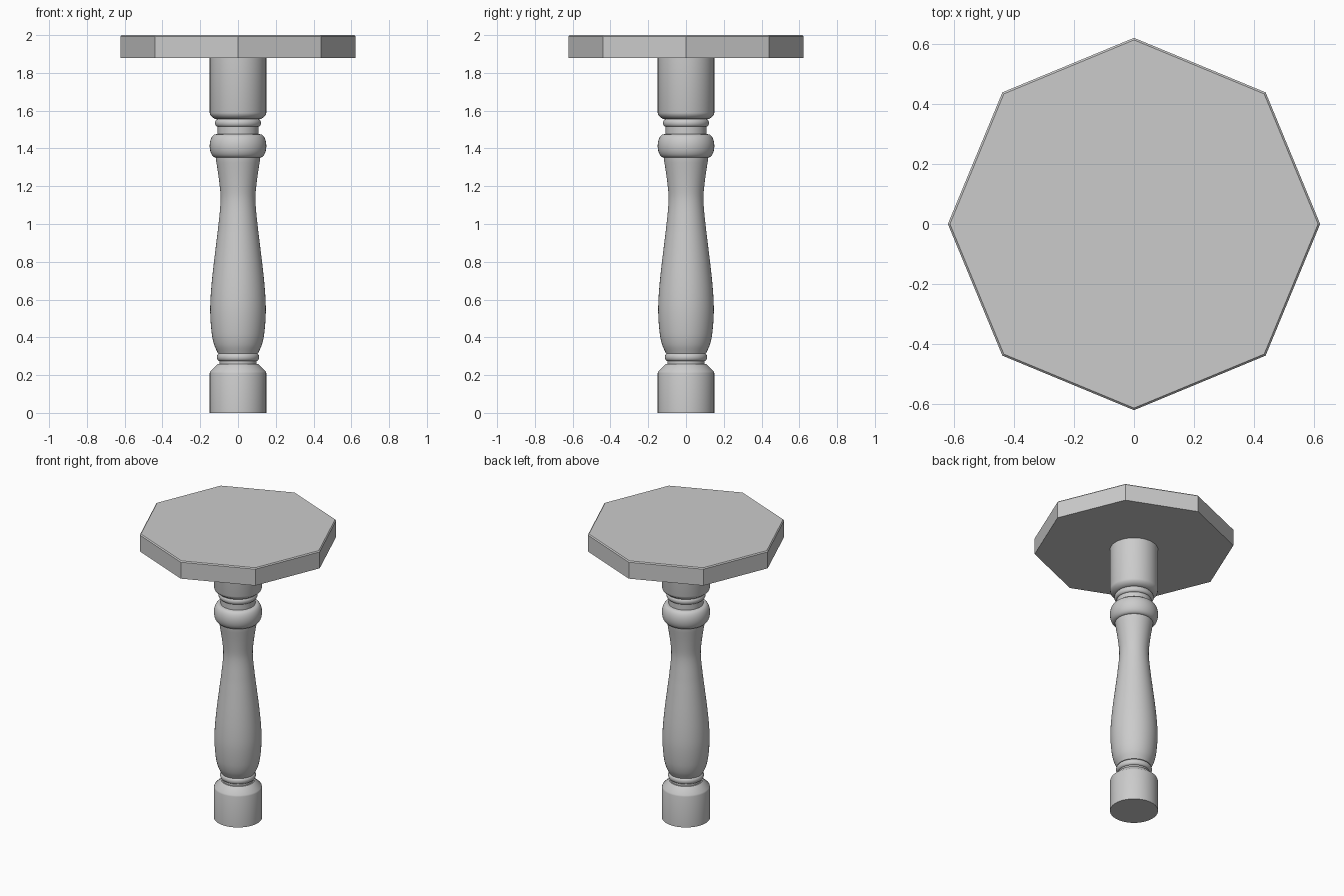
import bpy, bmesh, math

if "Cube" in bpy.data.objects:
    bpy.data.objects.remove(bpy.data.objects["Cube"])

SIDES = 64


def arc(r_in, r_out, z0, z1, n=10):
    """Half-ellipse bead bulging from r_in to r_out between two heights."""
    return [(r_in + (r_out - r_in) * math.sin(math.pi * i / n),
             (z0 + z1) / 2 - (z1 - z0) / 2 * math.cos(math.pi * i / n))
            for i in range(n + 1)]


def smooth_curve(pts, n=5):
    """Curve through (radius, height) points, tangents taken from neighbours."""
    def slope(i):
        a, b = pts[max(i - 1, 0)], pts[min(i + 1, len(pts) - 1)]
        return (b[0] - a[0]) / (b[1] - a[1])
    out = []
    for i in range(len(pts) - 1):
        (r0, z0), (r1, z1) = pts[i], pts[i + 1]
        h = z1 - z0
        for k in range(n):
            t = k / n
            r = ((2*t**3 - 3*t**2 + 1) * r0 + (t**3 - 2*t**2 + t) * h * slope(i)
                 + (3*t**2 - 2*t**3) * r1 + (t**3 - t**2) * h * slope(i + 1))
            out.append((r, z0 + h * t))
    return out + [pts[-1]]


def lathe(name, profile, sides):
    """Turn a (radius, height) profile around z and cap both ends."""
    bm = bmesh.new()
    rings = [[bm.verts.new((r * math.cos(2 * math.pi * i / sides),
                            r * math.sin(2 * math.pi * i / sides), z))
              for i in range(sides)] for r, z in profile]
    for a, b in zip(rings, rings[1:]):
        for i in range(sides):
            j = (i + 1) % sides
            bm.faces.new((a[i], a[j], b[j], b[i]))
    bm.faces.new(rings[0][::-1])
    bm.faces.new(rings[-1])
    mesh = bpy.data.meshes.new(name)
    bm.to_mesh(mesh)
    bm.free()
    obj = bpy.data.objects.new(name, mesh)
    bpy.context.collection.objects.link(obj)
    return obj


# Turned post: foot block, bead, vase, collar, neck bead, upper block
vase = [(0.106, 0.315), (0.126, 0.36), (0.139, 0.42), (0.147, 0.53), (0.144, 0.63),
        (0.133, 0.75), (0.115, 0.90), (0.103, 1.0), (0.092, 1.13),
        (0.099, 1.22), (0.118, 1.35)]
profile = ([(0.15, 0), (0.15, 0.21), (0.147, 0.22), (0.105, 0.26), (0.098, 0.26)]
           + arc(0.098, 0.112, 0.275, 0.315)
           + smooth_curve(vase)
           + arc(0.118, 0.15, 1.352, 1.475, 14)
           + [(0.108, 1.476)]
           + arc(0.108, 0.122, 1.515, 1.555)
           + [(0.125, 1.557), (0.146, 1.575), (0.15, 1.588), (0.15, 1.88)])
post = lathe("turned_post", profile, SIDES)
bpy.context.view_layer.objects.active = post
post.select_set(True)
bpy.ops.object.shade_smooth_by_angle(angle=math.radians(35))

# Octagonal top slab with a fine chamfer along the upper rim
lathe("octagonal_top", [(0.622, 1.88), (0.622, 1.993), (0.615, 2.0)], 8)
